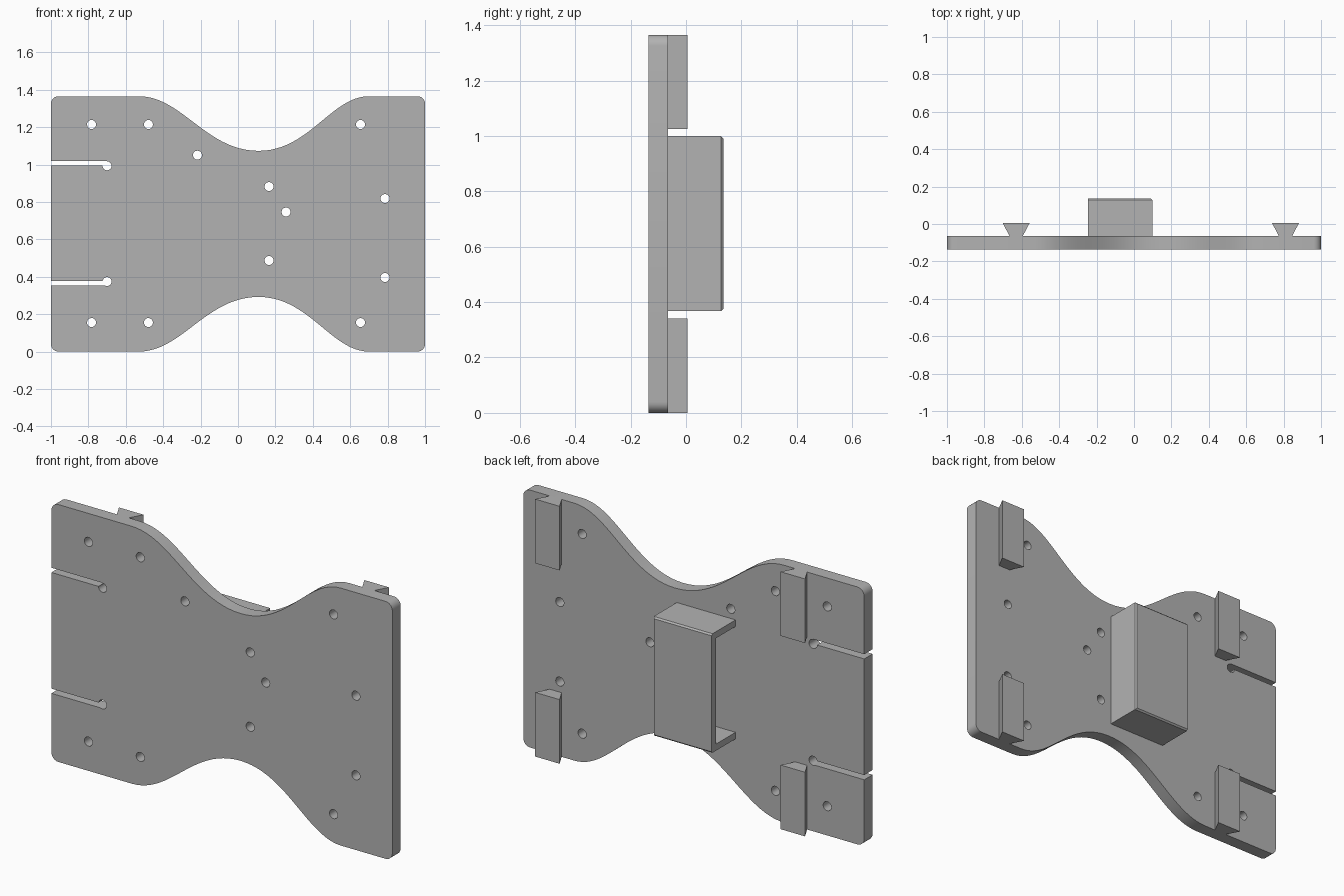
import bpy, bmesh, math
from mathutils import Vector
from mathutils.geometry import interpolate_bezier

if "Cube" in bpy.data.objects:
    bpy.data.objects.remove(bpy.data.objects["Cube"])

grey = bpy.data.materials.new("plain grey")
grey.use_nodes = True
colour = (0.45, 0.45, 0.45, 1)
grey.diffuse_color = colour
grey.node_tree.nodes["Principled BSDF"].inputs["Base Color"].default_value = colour

HEIGHT = 1.365
FRONT, BACK = -0.135, -0.065


def finish(name, bm):
    bmesh.ops.recalc_face_normals(bm, faces=bm.faces)
    mesh = bpy.data.meshes.new(name)
    bm.to_mesh(mesh)
    bm.free()
    mesh.materials.append(grey)
    obj = bpy.data.objects.new(name, mesh)
    bpy.context.collection.objects.link(obj)
    return obj


def add_prism(bm, start, sweep):
    """Extrude a closed outline of 3D points along a vector."""
    face = bm.faces.new([bm.verts.new(p) for p in start])
    result = bmesh.ops.extrude_face_region(bm, geom=[face], use_keep_orig=True)
    verts = [g for g in result["geom"] if isinstance(g, bmesh.types.BMVert)]
    bmesh.ops.translate(bm, verts=verts, vec=sweep)


def add_box(bm, low, high):
    corners = [(low[0], low[1]), (high[0], low[1]), (high[0], high[1]), (low[0], high[1])]
    add_prism(bm, [(x, y, low[2]) for x, y in corners], (0, 0, high[2] - low[2]))


def add_pin(bm, x, z, radius=0.024, sides=24):
    ring = [math.tau * i / sides for i in range(sides)]
    add_prism(bm, [(x + radius * math.cos(a), FRONT - 0.1, z + radius * math.sin(a)) for a in ring],
              (0, 0.25, 0))


def cut(obj, bm):
    """Subtract a temporary cutter from the object."""
    cutter = finish("cutter", bm)
    cutter.hide_render = True
    mod = obj.modifiers.new("cut", "BOOLEAN")
    mod.operation = "DIFFERENCE"
    mod.solver = "EXACT"
    mod.object = cutter
    bpy.context.view_layer.objects.active = obj
    bpy.ops.object.modifier_apply(modifier=mod.name)
    bpy.data.objects.remove(cutter)


def bezier(a, b, c, d, steps=24):
    return interpolate_bezier(*[Vector((p[0], p[1], 0)) for p in (a, b, c, d)], steps)


# Waisted plate: upper edge from left to right, then mirrored below
R, WAIST = 0.04, 1.073
upper = []
for i in range(7):
    a = math.pi - i * math.pi / 12
    upper.append((-1 + R + R * math.cos(a), HEIGHT - R + R * math.sin(a)))
left_curve = bezier((-0.53, HEIGHT), (-0.30, HEIGHT), (-0.17, WAIST), (0.11, WAIST))
right_curve = bezier((0.11, WAIST), (0.38, WAIST), (0.50, HEIGHT), (0.70, HEIGHT))
upper += [(p.x, p.y) for p in left_curve + right_curve[1:]]
for i in range(7):
    a = math.pi / 2 - i * math.pi / 12
    upper.append((1 - R + R * math.cos(a), HEIGHT - R + R * math.sin(a)))
outline = upper + [(x, HEIGHT - z) for x, z in reversed(upper)]
bm = bmesh.new()
add_prism(bm, [(x, FRONT, z) for x, z in outline], (0, BACK - FRONT, 0))
plate = finish("waisted_plate", bm)

# Drilled holes, including the rounded slot ends
bm = bmesh.new()
for x, z in [(-0.783, 0.155), (-0.479, 0.155), (0.655, 0.155), (0.786, 0.396),
             (0.786, 0.818), (-0.70, 0.374), (-0.70, 0.993)]:
    add_pin(bm, x, z)
for x in (-0.783, -0.479, 0.655):
    add_pin(bm, x, 1.214)
for x, z in [(-0.217, 1.05), (0.166, 0.882), (0.257, 0.746), (0.166, 0.487)]:
    add_pin(bm, x, z)
cut(plate, bm)

# Two slots open at the side edge
bm = bmesh.new()
for z in (0.353, 0.994):
    add_box(bm, (-1.1, FRONT - 0.1, z), (-0.70, BACK + 0.1, z + 0.025))
cut(plate, bm)

# Dovetail rails on the back
for side, x in (("right", -0.63), ("left", 0.81)):
    for level, z in (("lower", 0), ("upper", 1.025)):
        bm = bmesh.new()
        profile = [(-0.035, BACK), (0.035, BACK), (0.072, 0.005), (-0.072, 0.005)]
        add_prism(bm, [(x + px, py, z) for px, py in profile], (0, 0, 0.34))
        finish(f"{level}_{side}_dovetail_rail", bm)

# Hollow housing on the back, open on one side
X0, X1, Y1, Z0, Z1, WALL = -0.245, 0.10, 0.135, 0.368, 0.999, 0.035
bm = bmesh.new()
add_box(bm, (X0, BACK, Z0), (X1, Y1, Z1))
rim = [e for e in bm.edges if all(v.co.y > 0 for v in e.verts)
       and any(v.co.x > 0 for v in e.verts)]
bmesh.ops.bevel(bm, geom=rim, offset=0.008, segments=1, affect="EDGES")
housing = finish("open_housing", bm)
bm = bmesh.new()
add_box(bm, (X0 - 0.1, BACK - 0.1, Z0 + WALL), (X1 - WALL, Y1 - WALL, Z1 - WALL))
cut(housing, bm)

# Smooth curved plate edges while keeping the corners crisp
bpy.ops.object.select_all(action="DESELECT")
plate.select_set(True)
bpy.context.view_layer.objects.active = plate
bpy.ops.object.shade_smooth_by_angle(angle=math.radians(30))
